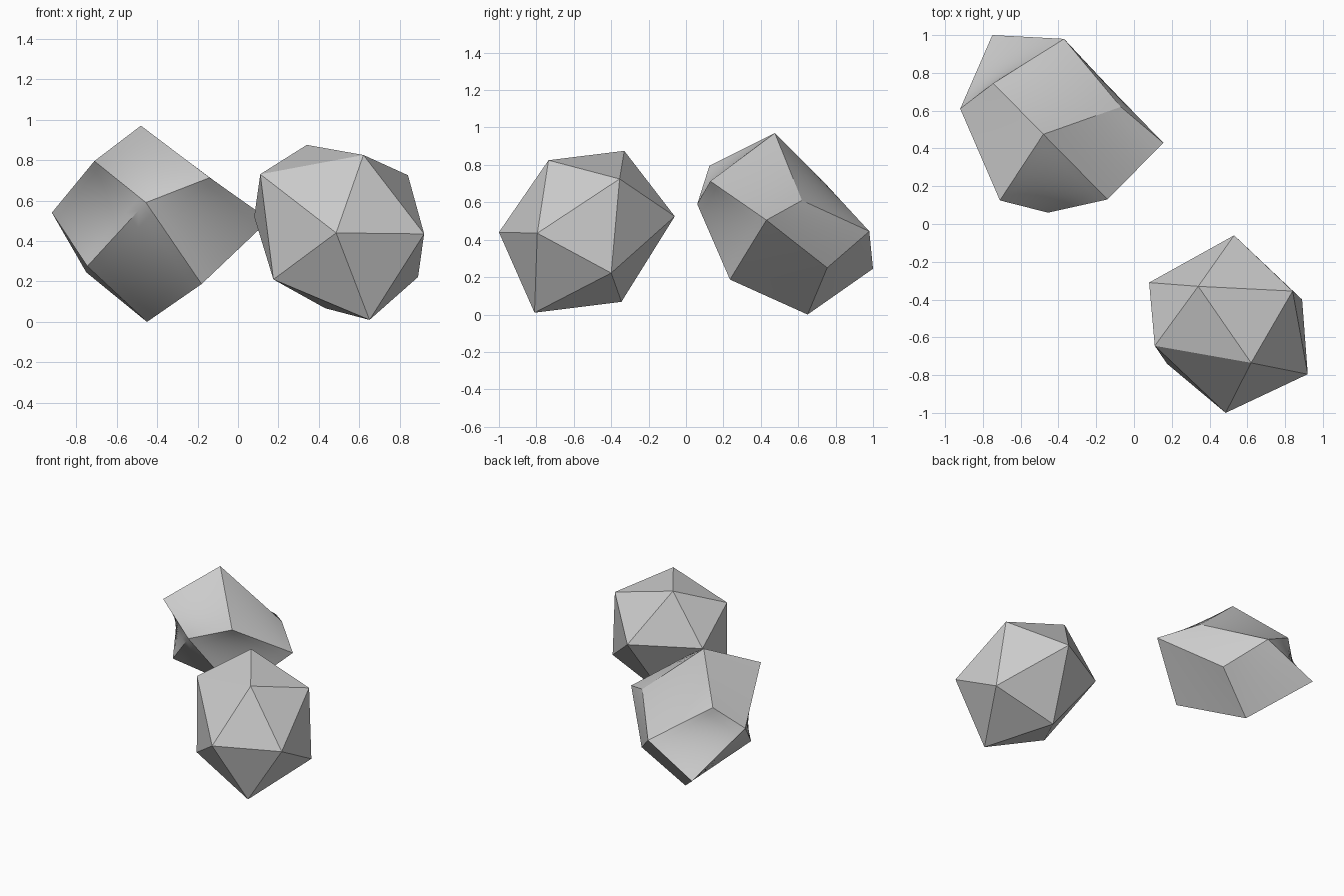
import bpy, bmesh
from math import radians

if "Cube" in bpy.data.objects:
    bpy.data.objects.remove(bpy.data.objects["Cube"])


def finish(name, bm):
    bmesh.ops.recalc_face_normals(bm, faces=bm.faces)
    mesh = bpy.data.meshes.new(name)
    bm.to_mesh(mesh)
    bm.free()
    obj = bpy.data.objects.new(name, mesh)
    bpy.context.collection.objects.link(obj)
    return obj


# Twenty-sided stone: hull of six pairs of roughly opposite corners
bm = bmesh.new()
for co in [(.34, -.33, .875), (.65, -.81, .01),
           (.53, -.06, .525), (.485, -1, .44),
           (.92, -.795, .435), (.08, -.31, .52),
           (.62, -.735, .825), (.43, -.345, .068),
           (.84, -.355, .725), (.175, -.74, .21),
           (.11, -.645, .73), (.89, -.4, .222)]:
    bm.verts.new(co)
bmesh.ops.convex_hull(bm, input=bm.verts)
finish("triangular_stone", bm)

# Twelve-sided stone: six four-way tips joined through eight three-way corners
tips = {"top": (-.48, .475, .97), "bottom": (-.45, .65, 0),
        "front": (-.455, .06, .59), "back": (-.37, .98, .445),
        "left": (-.92, .61, .54), "right": (.155, .43, .505)}
corners = {("left", "front", "top"): (-.71, .125, .795),
           ("right", "front", "top"): (-.14, .13, .713),
           ("right", "back", "top"): (-.07, .62, .61),
           ("left", "back", "top"): (-.745, .745, .70),
           ("left", "front", "bottom"): (-.745, .29, .275),
           ("right", "front", "bottom"): (-.18, .235, .187),
           ("right", "back", "bottom"): (-.16, .755, .25),
           ("left", "back", "bottom"): (-.75, 1, .245)}
bm = bmesh.new()
tip = {k: bm.verts.new(co) for k, co in tips.items()}
corner = {k: bm.verts.new(co) for k, co in corners.items()}

# One four-sided face between each two neighbouring tips
names = list(tips)
for i, a in enumerate(names):
    for b in names[i + 1:]:
        shared = [v for k, v in corner.items() if a in k and b in k]
        if len(shared) == 2:
            bm.faces.new((tip[a], shared[0], tip[b], shared[1]))

# The faces are slightly twisted, so grid them and shade them smoothly
bmesh.ops.subdivide_edges(bm, edges=bm.edges, cuts=7, use_grid_fill=True)
stone = finish("four_sided_face_stone", bm)
bpy.ops.object.select_all(action='DESELECT')
stone.select_set(True)
bpy.context.view_layer.objects.active = stone
bpy.ops.object.shade_smooth_by_angle(angle=radians(25))
